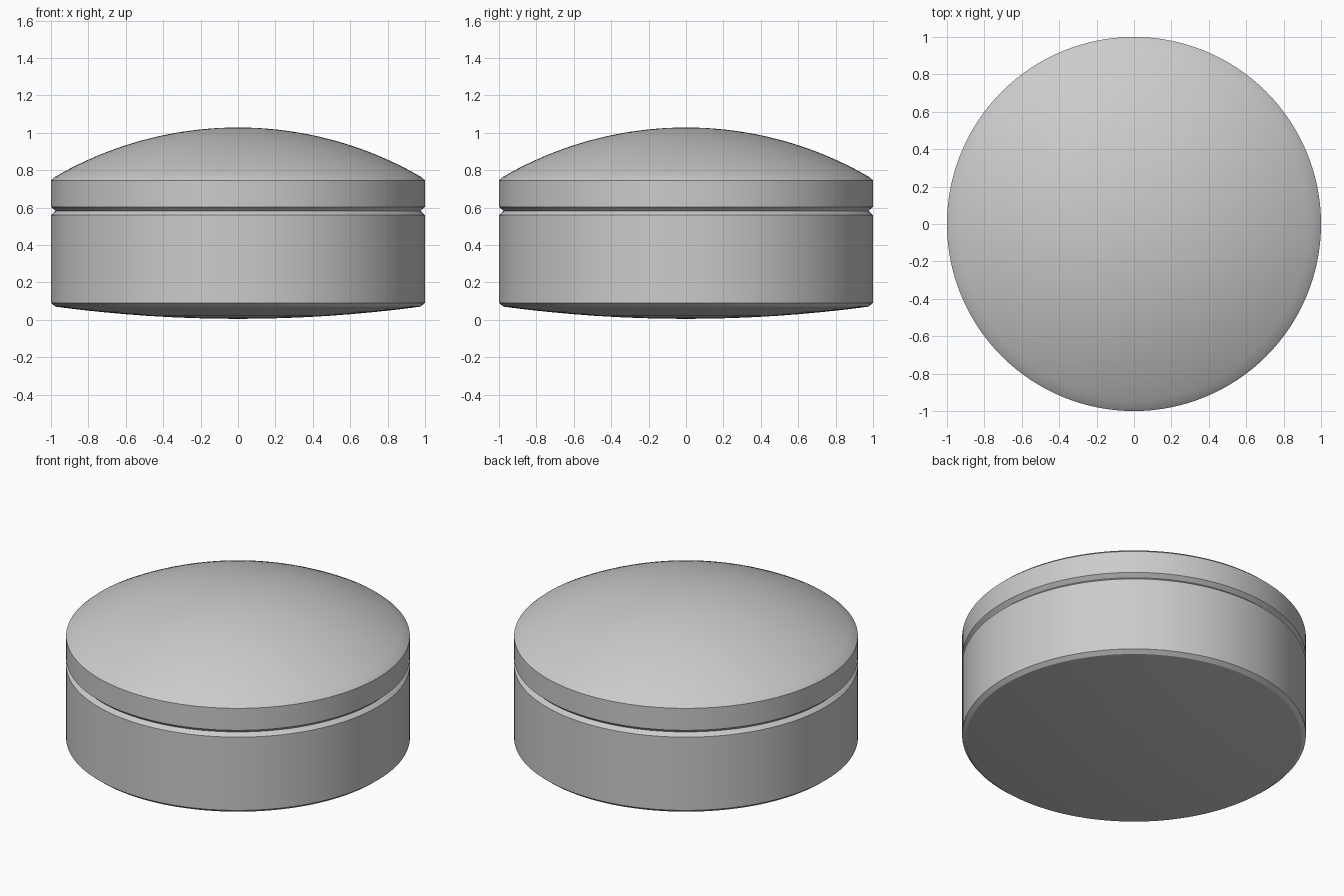
import bpy
import bmesh
import math

SEGMENTS = 128

cube = bpy.data.objects.get("Cube")
if cube:
    bpy.data.objects.remove(cube, do_unlink=True)

grey = bpy.data.materials.new("plain grey")
grey.use_nodes = True
grey.diffuse_color = (0.6, 0.6, 0.6, 1)
grey.node_tree.nodes["Principled BSDF"].inputs["Base Color"].default_value = grey.diffuse_color


def arc(radius, edge_z, centre_z, steps):
    """Circular cap profile from the axis out to the rim."""
    rise = centre_z - edge_z
    ball = (radius ** 2 + rise ** 2) / (2 * abs(rise))
    sign = math.copysign(1, rise)
    rs = [radius * i / steps for i in range(steps + 1)]
    return [(r, centre_z - sign * (ball - math.sqrt(ball ** 2 - r * r))) for r in rs]


def lathe(name, profile):
    """Spin an (r, z) profile around the z axis."""
    bm = bmesh.new()
    verts = [bm.verts.new((r, 0, z)) for r, z in profile]
    edges = [bm.edges.new(pair) for pair in zip(verts, verts[1:])]
    bmesh.ops.spin(bm, geom=verts + edges, cent=(0, 0, 0), axis=(0, 0, 1),
                   angle=math.tau, steps=SEGMENTS, use_merge=True)
    bmesh.ops.remove_doubles(bm, verts=bm.verts, dist=0.0001)
    bmesh.ops.recalc_face_normals(bm, faces=bm.faces)
    mesh = bpy.data.meshes.new(name)
    bm.to_mesh(mesh)
    bm.free()
    mesh.materials.append(grey)
    obj = bpy.data.objects.new(name, mesh)
    bpy.context.collection.objects.link(obj)
    bpy.ops.object.select_all(action="DESELECT")
    obj.select_set(True)
    bpy.context.view_layer.objects.active = obj
    bpy.ops.object.shade_smooth_by_angle(angle=math.radians(20))


# Shallow convex underside, chamfered wall, V groove, upper band and dome
underside = arc(0.975, 0.07, 0.005, 8)
wall = [(1, 0.09), (1, 0.56), (0.975, 0.582), (1, 0.604), (1, 0.745)]
dome = arc(0.98, 0.763, 1.028, 24)
lathe("domed_disc", underside + wall + dome[::-1])
